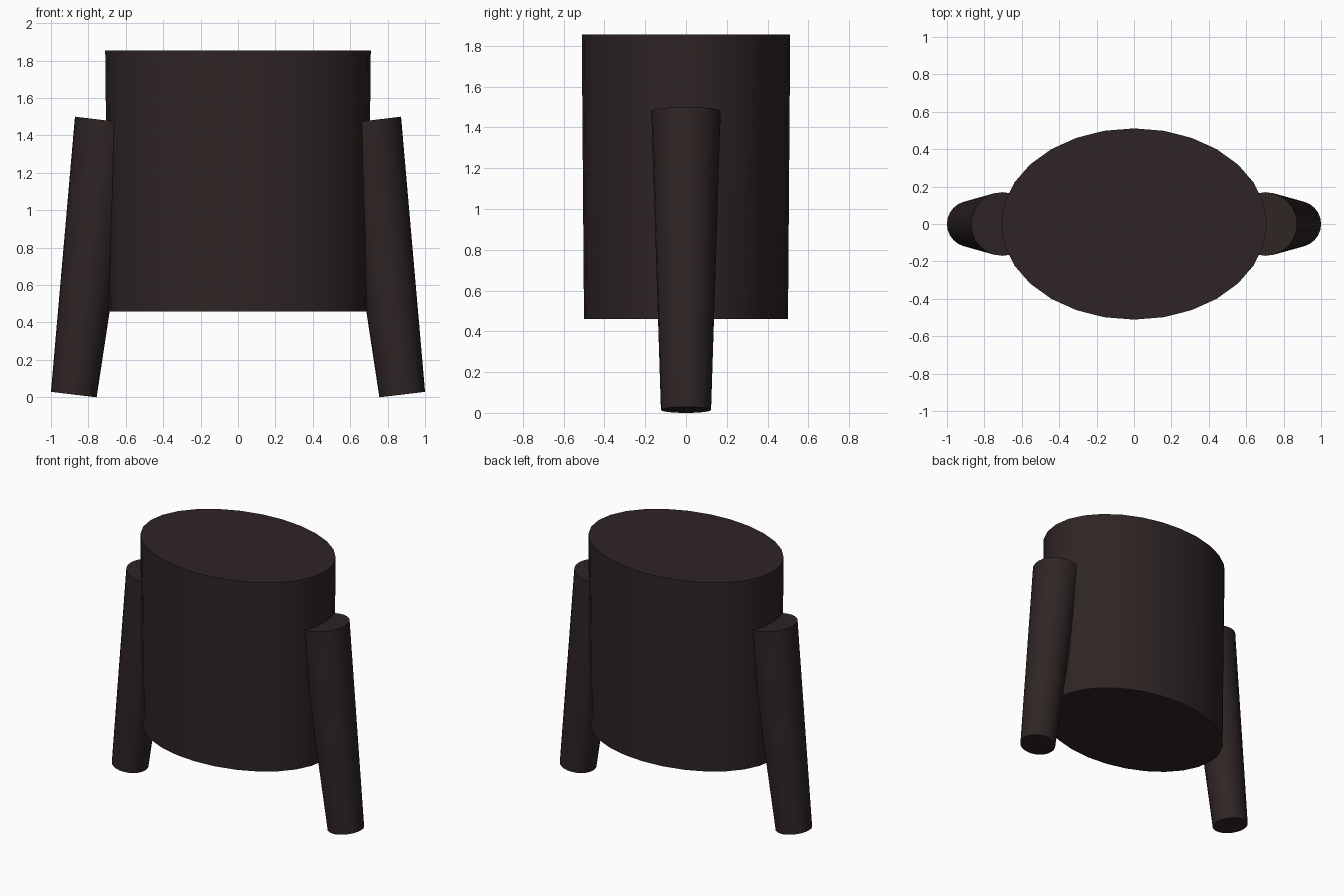
import bpy
import bmesh
import math
from mathutils import Vector

cube = bpy.data.objects.get("Cube")
if cube:
    bpy.data.objects.remove(cube, do_unlink=True)

COLOUR = (0.028, 0.018, 0.018, 1)
cloth = bpy.data.materials.new("dark brown cloth")
cloth.use_nodes = True
cloth.diffuse_color = COLOUR
bsdf = next(n for n in cloth.node_tree.nodes if n.type == "BSDF_PRINCIPLED")
bsdf.inputs["Base Color"].default_value = COLOUR
bsdf.inputs["Roughness"].default_value = 0.9


def tapered_tube(name, bottom, top, r_bottom, r_top, sides, depth=1.0):
    """Closed cone section from bottom to top, its cross-section scaled in y by depth."""
    bottom, top = Vector(bottom), Vector(top)
    axis = top - bottom
    bm = bmesh.new()
    bmesh.ops.create_cone(bm, cap_ends=True, segments=sides, radius1=r_bottom,
                          radius2=r_top, depth=axis.length)
    bmesh.ops.scale(bm, vec=(1, depth, 1), verts=bm.verts)
    # lean in the x-z plane so that the ends stay square to the axis
    tilt = Vector((0, 0, 1)).rotation_difference(axis).to_matrix()
    bmesh.ops.rotate(bm, matrix=tilt, verts=bm.verts)
    bmesh.ops.translate(bm, vec=(bottom + top) / 2, verts=bm.verts)
    mesh = bpy.data.meshes.new(name)
    bm.to_mesh(mesh)
    bm.free()
    mesh.materials.append(cloth)
    obj = bpy.data.objects.new(name, mesh)
    bpy.context.collection.objects.link(obj)
    bpy.ops.object.select_all(action="DESELECT")
    obj.select_set(True)
    bpy.context.view_layer.objects.active = obj
    bpy.ops.object.shade_smooth_by_angle(angle=math.radians(35))
    return obj


# Oval torso, slightly wider at the shoulders
tapered_tube("torso", (0, 0, 0.46), (0, 0, 1.855), 0.695, 0.71, 28, depth=0.72)

# Sleeves hang outward and narrow towards the wrist
for side, sign in (("left", 1), ("right", -1)):
    tapered_tube(side + "_sleeve", (sign * 0.878, 0, 0.0145),
                 (sign * 0.703, 0, 1.48), 0.123, 0.17, 24)
